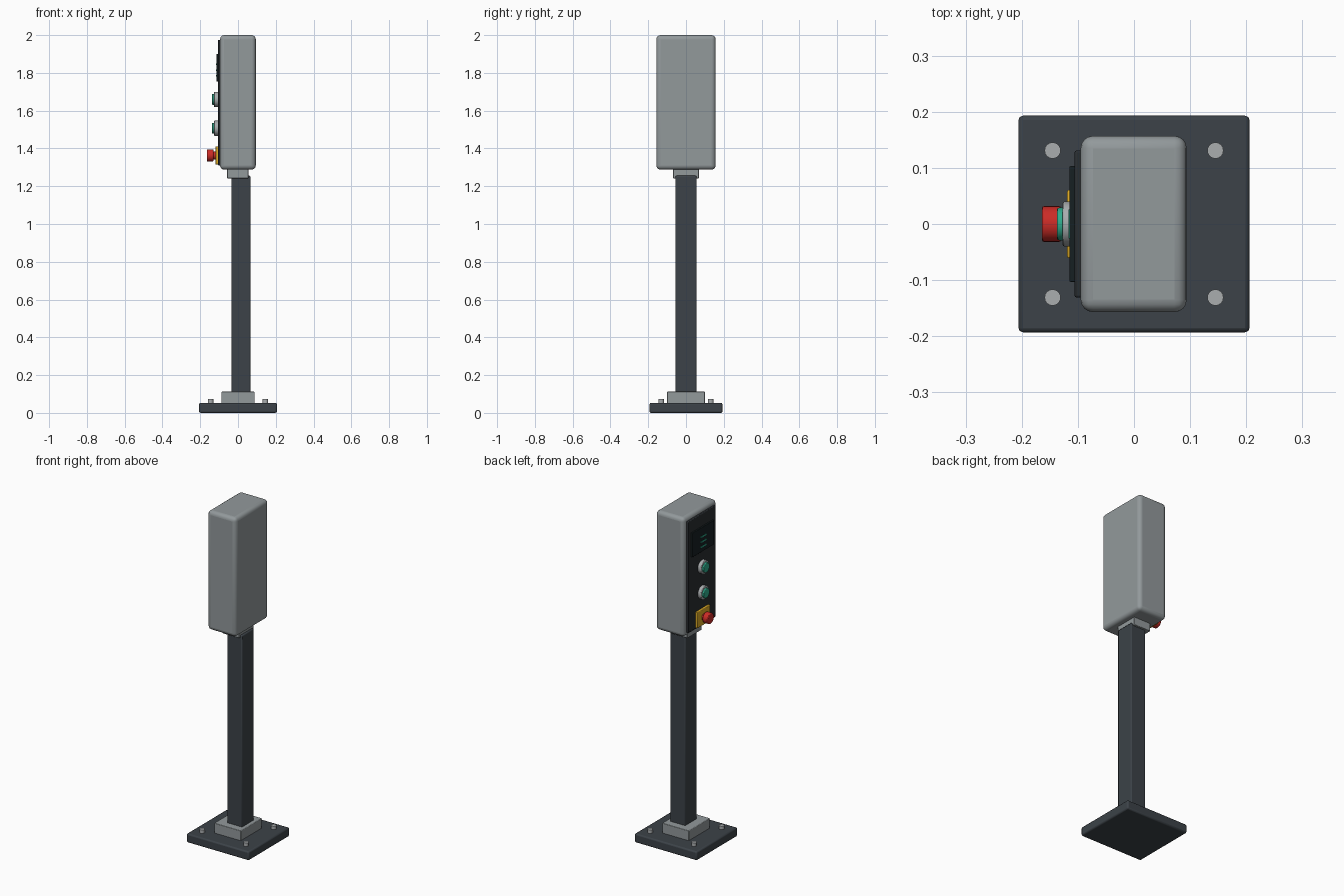
import bpy, math

if "Cube" in bpy.data.objects:
    bpy.data.objects.remove(bpy.data.objects["Cube"])

def mat(name, c):
    m = bpy.data.materials.new(name)
    m.diffuse_color = (*c, 1)
    m.use_nodes = True
    m.node_tree.nodes["Principled BSDF"].inputs["Base Color"].default_value = m.diffuse_color
    return m

DARK = mat("dark_paint", (0.045, 0.055, 0.065))
PANEL = mat("panel_black", (0.022, 0.026, 0.03))
GLASS = mat("screen_glass", (0.008, 0.014, 0.016))
GREEN = mat("green", (0.03, 0.42, 0.27))
RED = mat("red", (0.6, 0.025, 0.02))
YELLOW = mat("yellow", (0.75, 0.42, 0.02))
GREY = mat("grey_paint", (0.29, 0.32, 0.33))
STEEL = mat("steel", (0.4, 0.42, 0.43))

def finish(o, name, m, bevel, seg):
    o.name = name
    o.data.materials.append(m)
    bpy.ops.object.transform_apply(location=False, rotation=True, scale=True)
    if bevel:
        b = o.modifiers.new("bevel", 'BEVEL')
        b.width, b.segments, b.limit_method = bevel, seg, 'ANGLE'
    bpy.ops.object.shade_smooth_by_angle(angle=math.radians(35))
    return o

def box(name, x, y, z, m, bevel=0.0, seg=2):
    """Box from (min, max) ranges."""
    r = (x, y, z)
    bpy.ops.mesh.primitive_cube_add(size=1, location=[(a + b) / 2 for a, b in r])
    o = bpy.context.object
    o.scale = [b - a for a, b in r]
    return finish(o, name, m, bevel, seg)

def disc_x(name, x, z, r, m, bevel=0.0, sides=24):
    """Cylinder lying along x, on y = 0."""
    bpy.ops.mesh.primitive_cylinder_add(vertices=sides, radius=r, depth=x[1] - x[0],
        location=((x[0] + x[1]) / 2, 0, z), rotation=(0, math.pi / 2, 0))
    return finish(bpy.context.object, name, m, bevel, 2)

# Base plate, bolts and foot collar
box("base_plate", (-0.206, 0.206), (-0.193, 0.193), (0, 0.053), DARK, 0.008)
for i, (sx, sy) in enumerate([(-1, -1), (1, -1), (1, 1), (-1, 1)]):
    bpy.ops.mesh.primitive_cylinder_add(vertices=16, radius=0.0145, depth=0.03,
        location=(sx * 0.145, sy * 0.131, 0.058))
    finish(bpy.context.object, f"bolt_{i + 1}", STEEL, 0, 1)
box("foot_collar", (-0.088, 0.088), (-0.1, 0.1), (0.045, 0.112), GREY, 0.003)

# Post and neck
box("post", (-0.034, 0.066), (-0.056, 0.056), (0.05, 1.256), DARK, 0.006)
box("neck_collar", (-0.057, 0.055), (-0.068, 0.068), (1.242, 1.31), GREY, 0.003)

# Head housing and control panel (facing -x)
box("head_housing", (-0.095, 0.094), (-0.157, 0.157), (1.288, 2.0), GREY, 0.022, 4)
box("control_panel", (-0.106, -0.09), (-0.131, 0.131), (1.31, 1.975), PANEL, 0.004)
box("display_screen", (-0.115, -0.1), (-0.103, 0.103), (1.755, 1.9), GLASS, 0.002)

# Lit bars on the display
for i in range(3):
    z = 1.785 + i * 0.03
    box(f"display_bar_{i + 1}", (-0.117, -0.112), (-0.026, 0.026), (z - 0.004, z + 0.004), GREEN)

# Two push buttons
for i, z in enumerate((1.66, 1.507)):
    disc_x(f"button_bezel_{i + 1}", (-0.127, -0.1), z, 0.04, STEEL, 0.003)
    disc_x(f"button_cap_{i + 1}", (-0.137, -0.12), z, 0.029, GREEN, 0.003)

# Emergency stop
box("stop_backplate", (-0.119, -0.1), (-0.061, 0.061), (1.315, 1.411), YELLOW, 0.003)
disc_x("stop_stem", (-0.14, -0.11), 1.363, 0.021, RED)
disc_x("stop_knob", (-0.164, -0.13), 1.363, 0.032, RED, 0.004)
